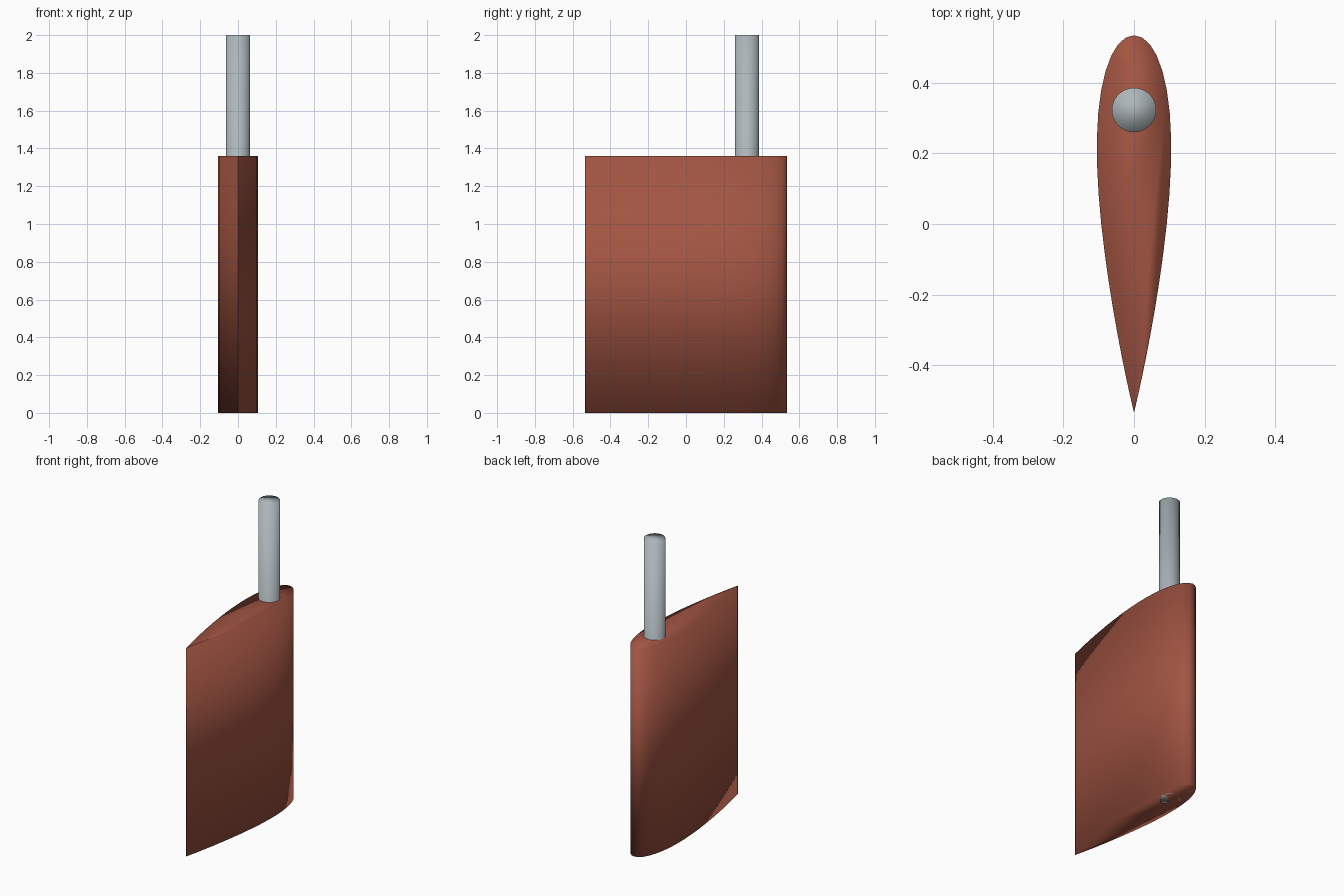
import bpy, bmesh, math

if "Cube" in bpy.data.objects:
    bpy.data.objects.remove(bpy.data.objects["Cube"])

CHORD, THICK, HEIGHT = 1.07, 0.197, 1.36
STOCK_Y, STOCK_R, TOP = 0.323, 0.063, 2.0


def half_width(t):
    # symmetric foil thickness at fraction t of the chord, closed at the tail
    return 5 * THICK * CHORD * (0.2969 * math.sqrt(t) - 0.126 * t - 0.3516 * t**2
                                + 0.2843 * t**3 - 0.1036 * t**4)


def prism(name, outline, z0, z1, color=None):
    # extrude a closed counter-clockwise outline, smooth shaded all over
    bm = bmesh.new()
    face = bm.faces.new([bm.verts.new((x, y, z0)) for x, y in outline])
    ext = bmesh.ops.extrude_face_region(bm, geom=[face], use_keep_orig=True)
    top = [v for v in ext["geom"] if isinstance(v, bmesh.types.BMVert)]
    bmesh.ops.translate(bm, verts=top, vec=(0, 0, z1 - z0))
    bmesh.ops.recalc_face_normals(bm, faces=bm.faces)
    for f in bm.faces:
        f.smooth = True
    mesh = bpy.data.meshes.new(name)
    bm.to_mesh(mesh)
    bm.free()
    obj = bpy.data.objects.new(name, mesh)
    bpy.context.collection.objects.link(obj)
    mat = bpy.data.materials.new(name + "_paint")
    mat.diffuse_color = color
    mat.use_nodes = True
    mat.node_tree.nodes["Principled BSDF"].inputs["Base Color"].default_value = mat.diffuse_color
    mesh.materials.append(mat)
    return obj


# rudder blade: teardrop section, round nose towards +y
n = 20
ts = [0.5 - 0.5 * math.cos(math.pi * i / n) for i in range(n + 1)]
right = [(half_width(t), CHORD / 2 - t * CHORD) for t in ts[1:-1]]
left = [(-x, y) for x, y in right]
outline = [(0, -CHORD / 2)] + right[::-1] + [(0, CHORD / 2)] + left
prism("rudder_blade", outline, 0, HEIGHT, (0.36, 0.09, 0.055, 1))

# round stock running through the blade
circle = [(STOCK_R * math.cos(a), STOCK_Y + STOCK_R * math.sin(a))
          for a in (2 * math.pi * i / 32 for i in range(32))]
prism("rudder_stock", circle, 0, TOP, (0.42, 0.47, 0.49, 1))
